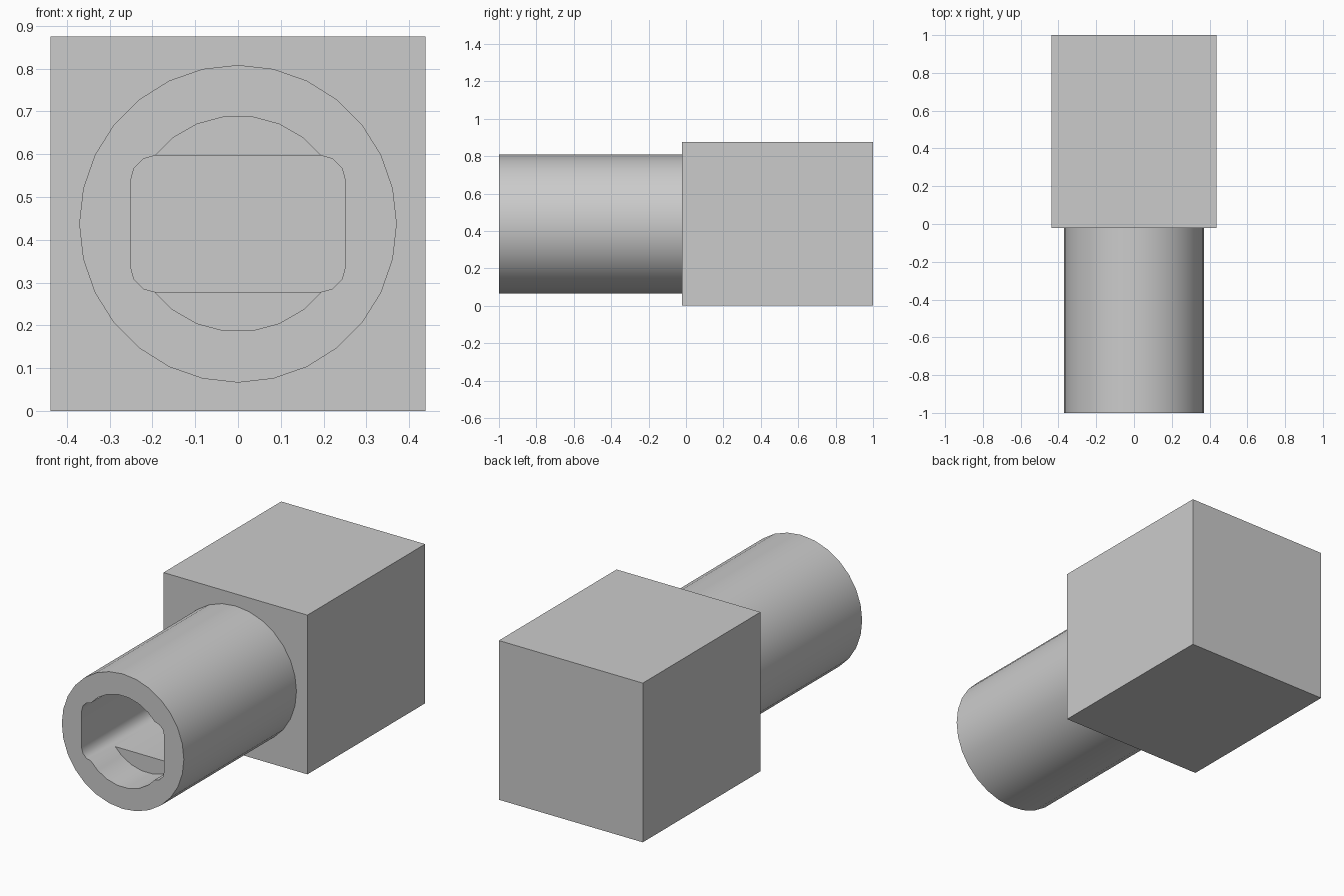
import bpy, bmesh
from math import sin, cos, radians, tau

CZ = 0.4375          # height of the shared axis
FRONT, JOIN, BACK = -1.0, -0.022, 1.0

if "Cube" in bpy.data.objects:
    bpy.data.objects.remove(bpy.data.objects["Cube"], do_unlink=True)

grey = bpy.data.materials.new("plain grey")
grey.use_nodes = True
colour = (0.6, 0.6, 0.6, 1)
grey.diffuse_color = colour
grey.node_tree.nodes["Principled BSDF"].inputs["Base Color"].default_value = colour


def prism(name, outline, y0, y1):
    """Extrude an x-z outline, given about the axis, from y0 to y1."""
    bm = bmesh.new()
    face = bm.faces.new([bm.verts.new((x, y0, CZ + z)) for x, z in outline])
    moved = bmesh.ops.extrude_face_region(bm, geom=[face])["geom"]
    verts = [v for v in moved if isinstance(v, bmesh.types.BMVert)]
    bmesh.ops.translate(bm, verts=verts, vec=(0, y1 - y0, 0))
    bmesh.ops.recalc_face_normals(bm, faces=bm.faces)
    mesh = bpy.data.meshes.new(name)
    bm.to_mesh(mesh)
    bm.free()
    mesh.materials.append(grey)
    obj = bpy.data.objects.new(name, mesh)
    bpy.context.collection.objects.link(obj)
    return obj


def circle(radius, sides, turn=0.0):
    angles = [tau * (i + turn) / sides for i in range(sides)]
    return [(radius * cos(a), radius * sin(a)) for a in angles]


def rounded_rect(w, h, r, steps=3):
    points = []
    for quarter, (sx, sz) in enumerate([(1, 1), (-1, 1), (-1, -1), (1, -1)]):
        for i in range(steps + 1):
            a = radians(90 * (quarter + i / steps))
            points.append((sx * (w - r) + r * cos(a), sz * (h - r) + r * sin(a)))
    return points


# Solid block at the rear
half = 0.4375
prism("rear_block", [(-half, -half), (half, -half), (half, half), (-half, half)],
      JOIN, BACK)

# Round barrel at the front
barrel = prism("barrel", circle(0.371, 28), FRONT, JOIN)

# Shallow round recess, then a rounded slot running the barrel's length
cutters = [
    prism("slot_cutter", rounded_rect(0.251, 0.16, 0.06), FRONT - 0.1, JOIN + 0.1),
    prism("recess_cutter", circle(0.252, 24, 0.5), FRONT - 0.1, FRONT + 0.21),
]
bpy.ops.object.select_all(action="DESELECT")
bpy.context.view_layer.objects.active = barrel
barrel.select_set(True)
for cutter in cutters:
    cutter.hide_render = True
    cut = barrel.modifiers.new(cutter.name, "BOOLEAN")
    cut.operation = "DIFFERENCE"
    cut.solver = "EXACT"
    cut.object = cutter
    bpy.ops.object.modifier_apply(modifier=cut.name)
    bpy.data.objects.remove(cutter, do_unlink=True)

# Smooth the round walls and keep the rims crisp
bpy.ops.object.shade_smooth_by_angle(angle=radians(35))
